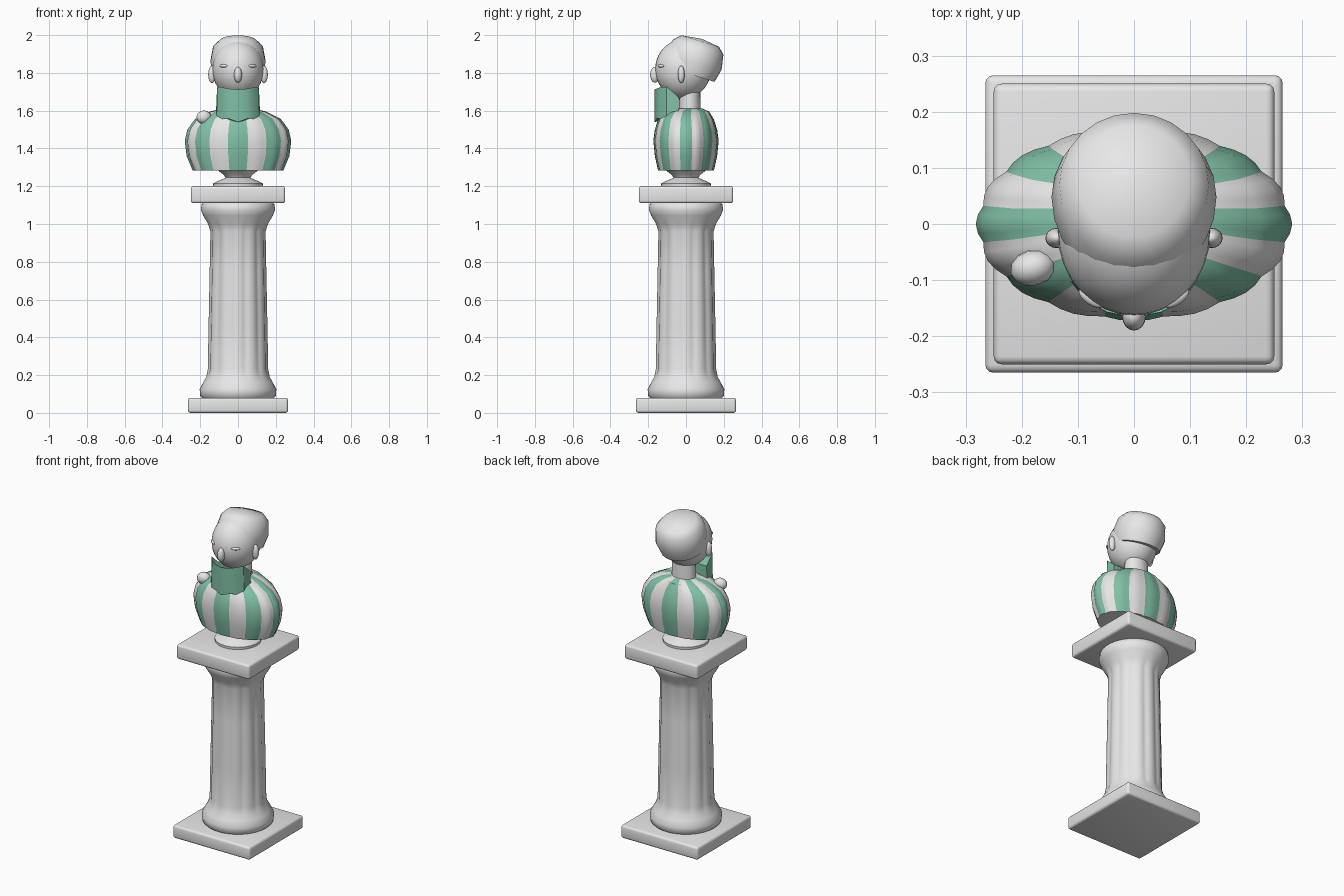
import bpy, bmesh, math
from mathutils import Matrix, Vector

cube = bpy.data.objects.get("Cube")
if cube:
    bpy.data.objects.remove(cube, do_unlink=True)


def material(name, rgb):
    m = bpy.data.materials.new(name)
    m.use_nodes = True
    m.diffuse_color = (*rgb, 1)
    m.node_tree.nodes["Principled BSDF"].inputs["Base Color"].default_value = (*rgb, 1)
    return m


STONE = material("pale stone", (0.8, 0.8, 0.8))
GREEN = material("sage green", (0.22, 0.53, 0.38))


def finish(name, bm, mats, angle=35):
    bmesh.ops.recalc_face_normals(bm, faces=bm.faces)
    mesh = bpy.data.meshes.new(name)
    bm.to_mesh(mesh)
    bm.free()
    for m in mats:
        mesh.materials.append(m)
    ob = bpy.data.objects.new(name, mesh)
    bpy.context.collection.objects.link(ob)
    bpy.ops.object.select_all(action='DESELECT')
    ob.select_set(True)
    bpy.context.view_layer.objects.active = ob
    bpy.ops.object.shade_smooth_by_angle(angle=math.radians(angle))
    return ob


def loft(rings, segs, lobe=lambda a, i: 1, stripe=lambda k: 0):
    """Stack elliptical rings (rx, ry, z, centre y) and close both ends."""
    bm = bmesh.new()
    loops = []
    for i, (rx, ry, z, cy) in enumerate(rings):
        loop = []
        for k in range(segs):
            a = math.tau * k / segs
            f = lobe(a, i)
            loop.append(bm.verts.new((rx * f * math.cos(a), cy + ry * f * math.sin(a), z)))
        loops.append(loop)
    for lo, hi in zip(loops, loops[1:]):
        for k in range(segs):
            n = (k + 1) % segs
            bm.faces.new((lo[k], lo[n], hi[n], hi[k])).material_index = stripe(k)
    bm.faces.new(loops[0])
    bm.faces.new(loops[-1])
    return bm


def lathe(profile):
    return [(r, r, z, 0) for r, z in profile]


def slab(name, half, z0, z1):
    bm = bmesh.new()
    size = Matrix.Diagonal((2 * half, 2 * half, z1 - z0, 1))
    bmesh.ops.create_cube(bm, size=1, matrix=Matrix.Translation((0, 0, (z0 + z1) / 2)) @ size)
    bmesh.ops.bevel(bm, geom=bm.edges[:], offset=0.014, segments=3, profile=0.5, affect='EDGES')
    finish(name, bm, [STONE])


def ellipsoid(name, centre, radii, u=16, v=10, turn=0):
    bm = bmesh.new()
    m = Matrix.Translation(centre) @ Matrix.Rotation(turn, 4, 'Z') @ Matrix.Diagonal((*radii, 1))
    bmesh.ops.create_uvsphere(bm, u_segments=u, v_segments=v, radius=1, matrix=m)
    finish(name, bm, [STONE], 60)


# Pedestal slabs
slab("base_slab", 0.265, 0, 0.08)
slab("top_slab", 0.25, 1.11, 1.2)

# Fluted column: only the shaft rings are scalloped
FLUTED = range(5, 9)
column = lathe([(0.185, 0.075), (0.2, 0.09), (0.203, 0.125), (0.185, 0.16), (0.168, 0.19),
                (0.16, 0.23), (0.156, 0.45), (0.15, 0.75), (0.146, 0.96),
                (0.158, 1.0), (0.185, 1.045), (0.197, 1.075), (0.192, 1.105), (0.18, 1.115)])
finish("column", loft(column, 96, lambda a, i:
       0.95 + 0.05 * abs(math.cos(6 * a)) if i in FLUTED else 1), [STONE], 45)

# Small waisted foot under the bust
foot = lathe([(0.13, 1.19), (0.132, 1.215), (0.1, 1.23), (0.065, 1.245), (0.075, 1.26), (0.115, 1.29)])
finish("bust_foot", loft(foot, 32), [STONE])

# Striped torso: sixteen puffed panels, alternately green and stone
PANELS, PER = 16, 4


def puff(a, i):
    return 0.97 + 0.03 * abs(math.cos(a * PANELS / 2))


def panel_colour(k):
    return 1 if ((k + PER // 2) // PER) % 2 == 0 else 0


torso = [(0.24, 0.148, 1.283, 0), (0.272, 0.165, 1.36, 0), (0.282, 0.173, 1.44, 0),
         (0.268, 0.165, 1.5, 0), (0.228, 0.147, 1.555, 0), (0.15, 0.118, 1.595, 0.005),
         (0.08, 0.07, 1.612, 0.015)]
finish("torso", loft(torso, PANELS * PER, puff, panel_colour), [STONE, GREEN], 30)

# Neck and head
finish("neck", loft([(0.075, 0.058, 1.59, 0.02), (0.07, 0.055, 1.72, 0.02)], 24), [STONE])
ellipsoid("head", (0, -0.015, 1.82), (0.136, 0.148, 0.157), 32, 20)

# Hair cap: faceted dome tilted back, cut off along the brow
hair = lathe([(0.13, -0.062), (0.147, 0.01), (0.133, 0.088), (0.1, 0.122), (0.008, 0.135)])
bm = loft(hair, 24)
for v in bm.verts:
    if v.co.y < 0:
        v.co.y *= 1.1
bm.transform(Matrix.Translation((0, 0.045, 1.85)) @ Matrix.Rotation(math.radians(-17), 4, 'X'))
cut = bmesh.ops.bisect_plane(bm, geom=bm.verts[:] + bm.edges[:] + bm.faces[:],
                             plane_co=(0, -0.055, 1.885), plane_no=Vector((0, -0.8, -0.6)),
                             clear_outer=True)
bmesh.ops.holes_fill(bm, edges=[e for e in bm.edges if e.is_boundary])
finish("hair_cap", bm, [STONE], 50)

# Face details
ellipsoid("nose", (0, -0.165, 1.79), (0.021, 0.025, 0.042))
for side, s in (("left", 1), ("right", -1)):
    ellipsoid(side + "_ear", (s * 0.138, -0.025, 1.792), (0.02, 0.018, 0.046))
    ellipsoid(side + "_eye", (s * 0.076, -0.132, 1.837), (0.026, 0.012, 0.009), turn=s * 0.6)

# Beard: curved block with a sloping top and ragged lower edge
bm = bmesh.new()
half = [(0, -0.166), (0.05, -0.157), (0.085, -0.138), (0.113, -0.102), (0.117, -0.04)]
outline = [(-x, y) for x, y in reversed(half[1:])] + half
top, low = [], []
for i, (x, y) in enumerate(outline):
    z_top = 1.727 - 0.4 * max(0, -0.13 - y) - 0.9 * max(0, y + 0.1)
    z_low = 1.54 + 0.2 * abs(x) + (0.008 if i % 2 else 0)
    top.append(bm.verts.new((0.97 * x, y, z_top)))
    low.append(bm.verts.new((x, y, z_low)))
for i in range(len(outline)):
    n = (i + 1) % len(outline)
    bm.faces.new((low[i], low[n], top[n], top[i]))
bmesh.ops.triangulate(bm, faces=[bm.faces.new(top), bm.faces.new(low)])
finish("beard", bm, [GREEN], 30)

# Rounded knob resting on the right shoulder
ellipsoid("shoulder_knob", (-0.18, -0.078, 1.565), (0.041, 0.032, 0.036), 12, 8, 0.25)
